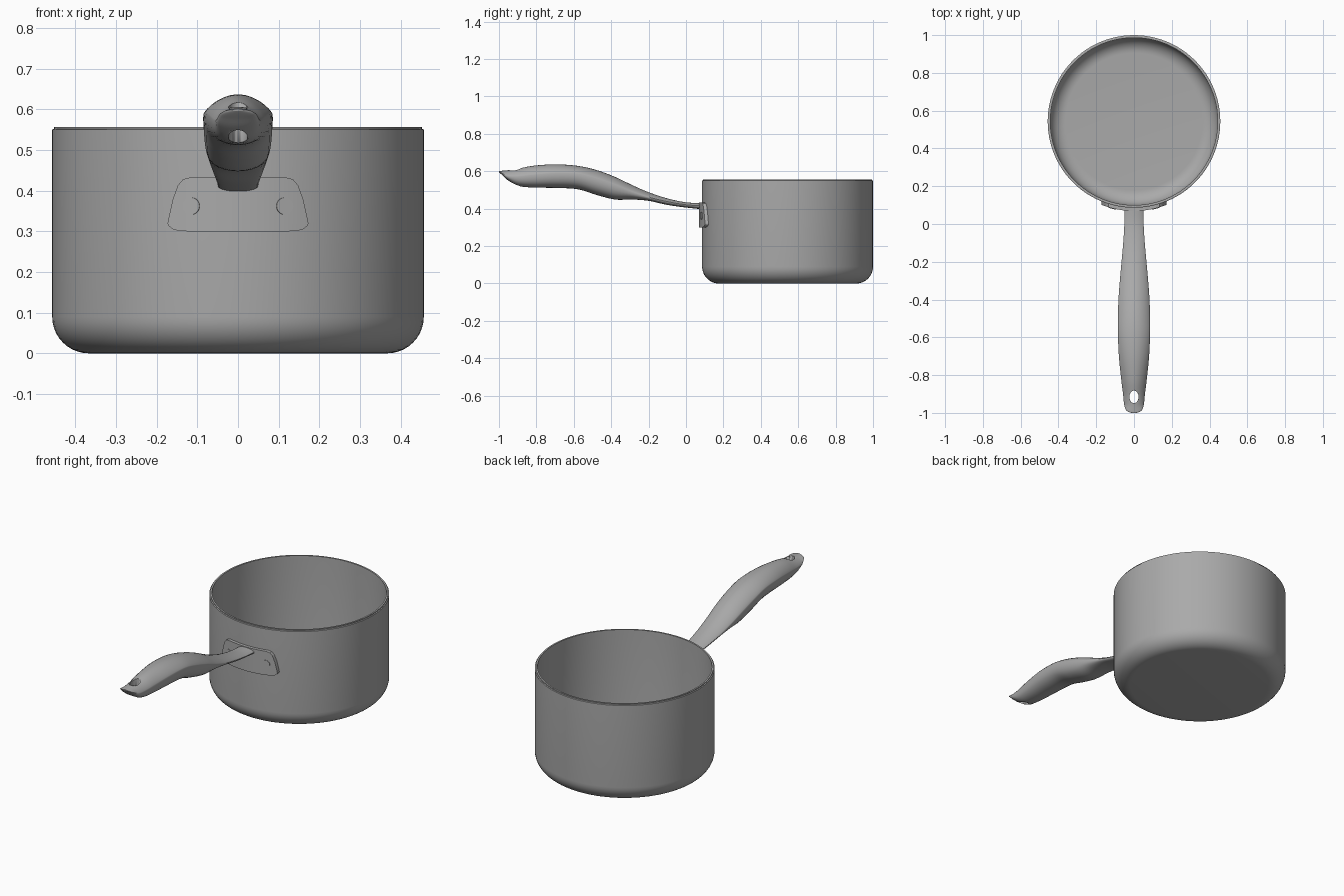
import bpy, bmesh, math
from mathutils import Matrix, Vector

cube = bpy.data.objects.get("Cube")
if cube:
    bpy.data.objects.remove(cube, do_unlink=True)

POT_Y, POT_R, POT_H = 0.543, 0.457, 0.557

steel = bpy.data.materials.new("brushed_steel_grey")
steel.use_nodes = True
grey = (0.4, 0.4, 0.4, 1)
steel.diffuse_color = grey
steel.node_tree.nodes["Principled BSDF"].inputs["Base Color"].default_value = grey


def finish(bm, name, angle=35):
    bmesh.ops.remove_doubles(bm, verts=bm.verts, dist=1e-5)
    bmesh.ops.recalc_face_normals(bm, faces=bm.faces)
    mesh = bpy.data.meshes.new(name)
    bm.to_mesh(mesh)
    bm.free()
    mesh.materials.append(steel)
    obj = bpy.data.objects.new(name, mesh)
    bpy.context.collection.objects.link(obj)
    bpy.ops.object.select_all(action='DESELECT')
    obj.select_set(True)
    bpy.context.view_layer.objects.active = obj
    bpy.ops.object.shade_smooth_by_angle(angle=math.radians(angle))
    return obj


def loft(rings, name, angle=35):
    """Skin a row of closed rings and cap both ends."""
    bm = bmesh.new()
    rows = [[bm.verts.new(p) for p in ring] for ring in rings]
    n = len(rows[0])
    for a, b in zip(rows, rows[1:]):
        for i in range(n):
            j = (i + 1) % n
            bm.faces.new((a[i], a[j], b[j], b[i]))
    bm.faces.new(rows[0])
    bm.faces.new(rows[-1])
    return finish(bm, name, angle)


def spline(keys, steps):
    """Catmull-Rom samples through rows of numbers."""
    pts = [Vector(k) for k in keys]
    out = []
    for i in range(len(pts) - 1):
        p0, p1, p2, p3 = (pts[max(0, min(len(pts) - 1, i + d))] for d in (-1, 0, 1, 2))
        for s in range(steps):
            t = s / steps
            out.append(p1 + (p2 - p0) * t / 2
                       + (p0 * 2 - p1 * 5 + p2 * 4 - p3) * t * t / 2
                       + (p1 * 3 - p0 - p2 * 3 + p3) * t ** 3 / 2)
    return out + [pts[-1]]


def lerp(table, x):
    for (x0, v0), (x1, v1) in zip(table, table[1:]):
        if x <= x1:
            return v0 + (v1 - v0) * (x - x0) / (x1 - x0)
    return table[-1][1]


def fillet(r, z, radius, n=10):
    """Quarter arc from the floor up to the wall at radius r."""
    return [(r - radius + radius * math.sin(a), z + radius - radius * math.cos(a))
            for a in (math.pi / 2 * i / n for i in range(n + 1))]


# Pot: one spun profile, outside up to the stepped rim, then back down inside
wall = 0.014
profile = [(0, 0)] + fillet(POT_R, 0, 0.09)
profile += [(POT_R, POT_H - 0.007), (POT_R - 0.005, POT_H - 0.005), (POT_R - 0.005, POT_H)]
profile += [(POT_R - wall, POT_H)]
profile += fillet(POT_R - wall, wall, 0.08)[::-1] + [(0, wall)]
bm = bmesh.new()
verts = [bm.verts.new((r, POT_Y, z)) for r, z in profile]
edges = [bm.edges.new(pair) for pair in zip(verts, verts[1:])]
bmesh.ops.spin(bm, geom=verts + edges, cent=(0, POT_Y, 0), axis=(0, 0, 1),
               angle=math.tau, steps=96, use_merge=True)
finish(bm, "pot")

# Mounting plate: rounded trapezoid wrapped round the pot wall
high = [(0, 0.433), (0.115, 0.433), (0.135, 0.428), (0.148, 0.413), (0.16, 0.38), (0.17, 0.335), (0.173, 0.32)]
low = [(0, 0.298), (0.1, 0.299), (0.145, 0.301), (0.16, 0.305), (0.17, 0.313), (0.173, 0.319)]
columns = sorted({round(s * x, 4) for s in (-1, 1)
                  for x in [i * 0.01 for i in range(17)] + [k[0] for k in high + low]})


def on_wall(x, radius, z):
    return (x, POT_Y - math.sqrt(radius * radius - x * x), z)


inner, outer = POT_R - 0.004, POT_R + 0.017
rings = []
for x in columns:
    zl, zh = lerp(low, abs(x)), lerp(high, abs(x))
    rings.append([on_wall(x, inner, zl), on_wall(x, outer, zl),
                  on_wall(x, outer, zh), on_wall(x, inner, zh)])
loft(rings, "mounting_plate")

# Rivets
for side, name in ((-1, "right_rivet"), (1, "left_rivet")):
    spot = Vector(on_wall(side * 0.114, outer - 0.004, 0.362))
    outward = spot - Vector((0, POT_Y, spot.z))
    bm = bmesh.new()
    bmesh.ops.create_cone(bm, cap_ends=True, segments=32, radius1=0.022, radius2=0.021, depth=0.013,
                          matrix=Matrix.Translation(spot) @ outward.to_track_quat('Z', 'Y').to_matrix().to_4x4())
    finish(bm, name)

# Handle stations: y, half width, top, side seam, underside
stations = [
    (0.085, 0.05, 0.43, 0.415, 0.397), (0, 0.051, 0.434, 0.421, 0.406),
    (-0.1, 0.057, 0.455, 0.438, 0.42), (-0.2, 0.066, 0.488, 0.462, 0.442),
    (-0.29, 0.074, 0.527, 0.492, 0.449), (-0.38, 0.081, 0.57, 0.528, 0.449),
    (-0.48, 0.085, 0.607, 0.562, 0.474), (-0.58, 0.085, 0.629, 0.587, 0.504),
    (-0.7, 0.08, 0.637, 0.59, 0.511), (-0.82, 0.068, 0.629, 0.58, 0.513),
    (-0.9, 0.058, 0.613, 0.572, 0.522), (-0.95, 0.053, 0.606, 0.574, 0.55),
    (-0.98, 0.045, 0.603, 0.588, 0.577), (-0.993, 0.033, 0.602, 0.595, 0.589),
    (-1, 0.012, 0.601, 0.599, 0.596)]
half = 14
rings = []
for y, w, top, seam, base in spline(stations, 5):
    ring = []
    for i in range(half):            # domed upper side
        x = math.cos(math.pi * i / half)
        ring.append((w * x, y, seam + (top - seam) * (1 - x * x) ** 0.8))
    for i in range(half):            # fuller, rounded underside
        a = math.pi * i / half
        ring.append((-w * math.cos(a), y, seam - (seam - base) * math.sin(a) ** 0.7))
    rings.append(ring)
handle = loft(rings, "handle", 50)

# Hanging hole through the handle end
bm = bmesh.new()
bmesh.ops.create_cone(bm, cap_ends=True, segments=32, radius1=0.024, radius2=0.024, depth=0.4,
                      matrix=Matrix.Translation((0, -0.915, 0.57)) @ Matrix.Diagonal((1, 1.4, 1, 1)))
cutter = finish(bm, "hole_cutter")
cut = handle.modifiers.new("hanging_hole", 'BOOLEAN')
cut.operation = 'DIFFERENCE'
cut.solver = 'EXACT'
cut.object = cutter
bpy.context.view_layer.objects.active = handle
bpy.ops.object.modifier_apply(modifier=cut.name)
bpy.data.objects.remove(cutter, do_unlink=True)
